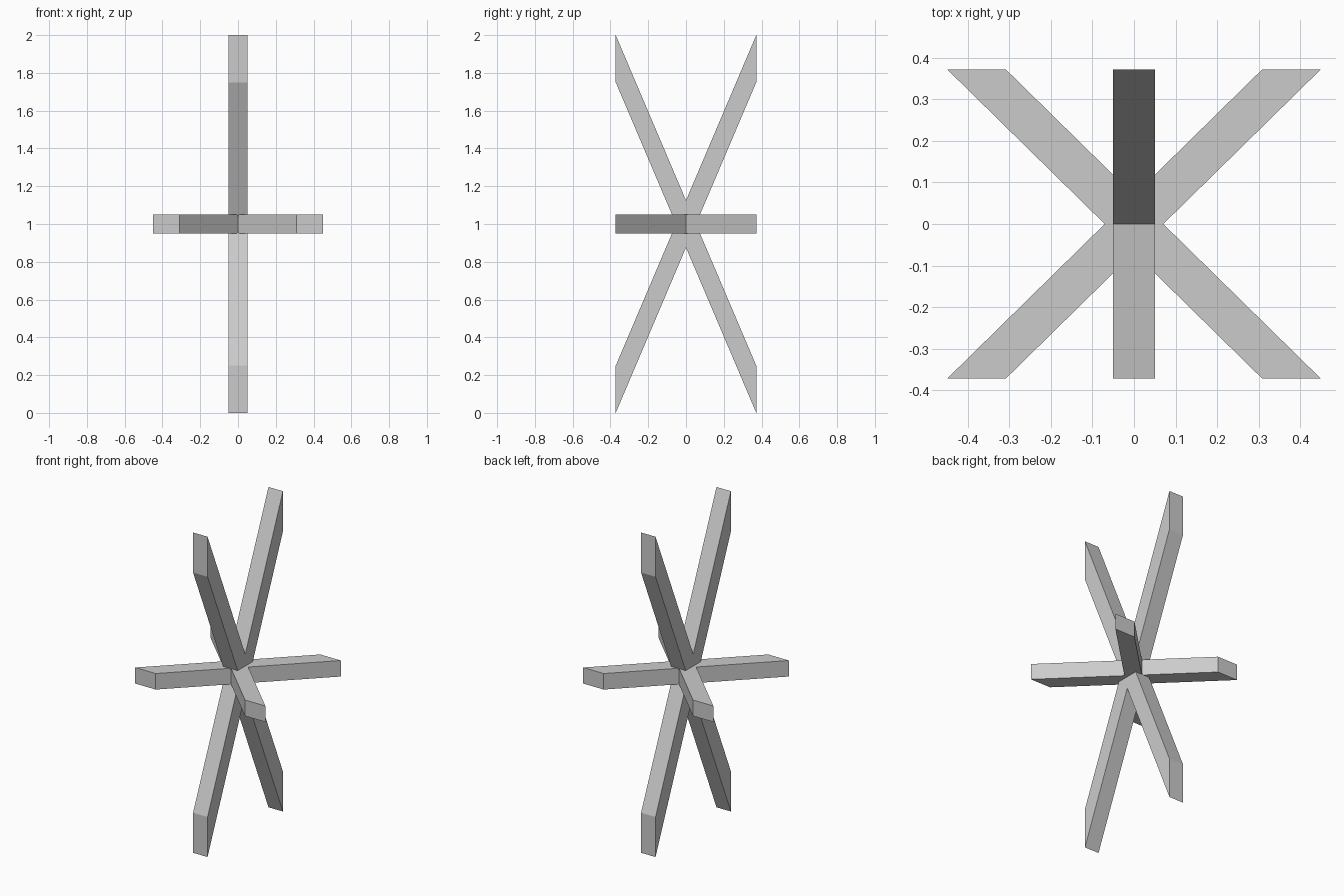
import bpy
import bmesh
from mathutils import Vector

DEPTH = 0.372    # every bar is cut flat at y = +/- DEPTH
HALF = 0.05      # half the bar thickness
CENTRE = Vector((0, 0, 1))

if "Cube" in bpy.data.objects:
    bpy.data.objects.remove(bpy.data.objects["Cube"])

grey = bpy.data.materials.new("plain grey")
grey.use_nodes = True
colour = (0.6, 0.6, 0.6, 1)
grey.diffuse_color = colour
grey.node_tree.nodes["Principled BSDF"].inputs["Base Color"].default_value = colour


def add_bar(name, spread, thick, reach, end):
    """Slanted bar: a parallelogram in the y/spread plane, extruded along thick."""
    bm = bmesh.new()
    profile = []
    for y, offset in ((-1, -end), (-1, end), (1, end), (1, -end)):
        point = CENTRE + Vector((0, y * DEPTH, 0)) + spread * (y * reach + offset)
        profile.append(bm.verts.new(point - thick * HALF))
    face = bm.faces.new(profile)
    extruded = bmesh.ops.extrude_face_region(bm, geom=[face])["geom"]
    top = [v for v in extruded if isinstance(v, bmesh.types.BMVert)]
    bmesh.ops.translate(bm, verts=top, vec=thick * HALF * 2)
    bmesh.ops.recalc_face_normals(bm, faces=bm.faces)
    mesh = bpy.data.meshes.new(name)
    bm.to_mesh(mesh)
    bm.free()
    mesh.materials.append(grey)
    bpy.context.collection.objects.link(bpy.data.objects.new(name, mesh))


X, Z = Vector((1, 0, 0)), Vector((0, 0, 1))

# Upright cross and level cross, two mirrored bars each
for side, label in ((1, "rising"), (-1, "falling")):
    add_bar("upright_bar_" + label, Z, X, side * 0.875, 0.125)
    add_bar("level_bar_" + label, X, Z, side * 0.379, 0.0705)
